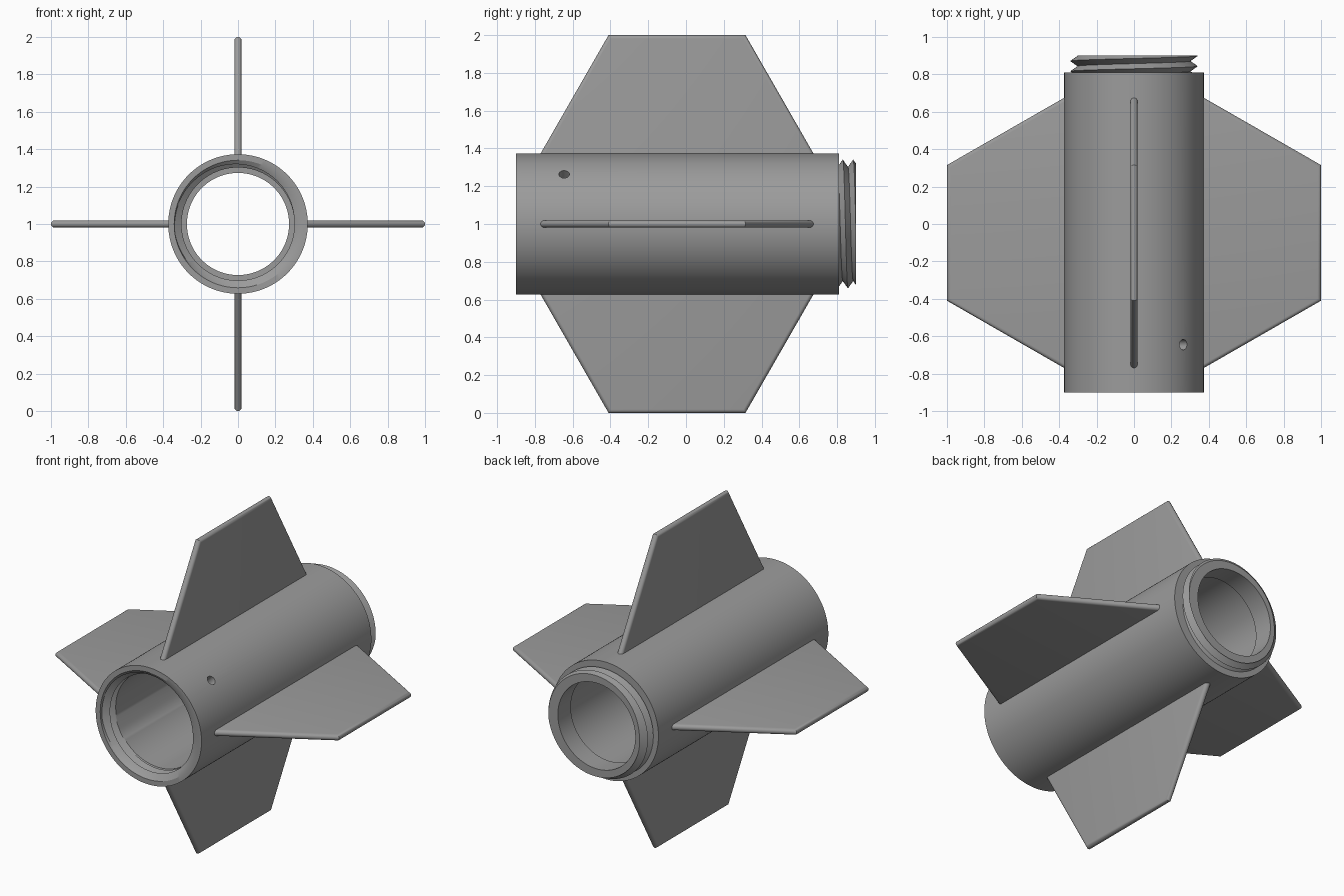
import bpy, bmesh, math
from mathutils import Vector, Matrix

if "Cube" in bpy.data.objects:
    bpy.data.objects.remove(bpy.data.objects["Cube"])

AXIS_Z = 1.0          # height of the tube axis
SEG = 128             # sides around the tube
PITCH = 0.055         # thread pitch
R_OUT, R_MAJOR, R_MINOR, R_NECK = 0.373, 0.341, 0.302, 0.273

grey = bpy.data.materials.new("grey")
grey.diffuse_color = (0.33, 0.33, 0.33, 1.0)
grey.use_nodes = True
grey.node_tree.nodes["Principled BSDF"].inputs["Base Color"].default_value = grey.diffuse_color


def finish(name, bm, angle=30):
    bmesh.ops.recalc_face_normals(bm, faces=bm.faces)
    mesh = bpy.data.meshes.new(name)
    bm.to_mesh(mesh)
    bm.free()
    mesh.materials.append(grey)
    obj = bpy.data.objects.new(name, mesh)
    bpy.context.collection.objects.link(obj)
    return obj


def smooth(obj, angle=30):
    bpy.ops.object.select_all(action='DESELECT')
    obj.select_set(True)
    bpy.context.view_layer.objects.active = obj
    bpy.ops.object.shade_smooth_by_angle(angle=math.radians(angle))


def thread_rows(t, y0, y1, crest):
    """Helical V thread between y0 and y1, as (y, radius) at turn fraction t."""
    rows = []
    for k in range(-6, 8):
        y = min(max(crest + PITCH * (k / 2 + t), y0), y1)
        phase = ((y - crest) / PITCH - t) % 1.0
        wave = abs(2 * phase - 1)            # 1 on the crest, 0 in the groove
        rows.append((y, R_MINOR + (R_MAJOR - R_MINOR) * wave))
    return rows


def section(t):
    """Closed wall section of the tube at turn fraction t."""
    return ([(-0.9, R_OUT), (0.81, R_OUT)]
            + thread_rows(t, 0.81, 0.9, 0.83)            # male thread on the neck
            + [(0.9, R_NECK), (0.77, R_NECK), (0.77, R_MINOR), (-0.80, R_MINOR)]
            + thread_rows(t, -0.885, -0.805, -0.87)[::-1]  # female thread in the mouth
            + [(-0.9, R_MAJOR)])


# Tube: wall section swept around the y axis
bm = bmesh.new()
columns = []
for i in range(SEG + 1):
    t = i / SEG
    a = 2 * math.pi * t
    columns.append([bm.verts.new((r * math.sin(a), y, AXIS_Z + r * math.cos(a)))
                    for y, r in section(t)])
n = len(columns[0])
for c0, c1 in zip(columns, columns[1:]):
    for j in range(n):
        k = (j + 1) % n
        bm.faces.new((c0[j], c0[k], c1[k], c1[j]))
bmesh.ops.remove_doubles(bm, verts=bm.verts, dist=1e-5)
tube = finish("threaded_tube", bm)

# Small radial pin hole through the upper right wall
bm = bmesh.new()
direction = Vector((1, 0, 1)).normalized()
turn = direction.to_track_quat('Z', 'Y').to_matrix().to_4x4()
place = Matrix.Translation(Vector((0, -0.645, AXIS_Z)) + direction * 0.34) @ turn
bmesh.ops.create_cone(bm, cap_ends=True, segments=24, radius1=0.028,
                      radius2=0.028, depth=0.2, matrix=place)
cutter = finish("pin_hole_cutter", bm)
cutter.hide_render = True
cut = tube.modifiers.new("pin_hole", 'BOOLEAN')
cut.operation = 'DIFFERENCE'
cut.solver = 'EXACT'
cut.object = cutter
bpy.context.view_layer.objects.active = tube
bpy.ops.object.modifier_apply(modifier=cut.name)
bpy.data.objects.remove(cutter)
smooth(tube)


def fin(name, angle):
    """Trapezoid fin with fully rounded free edges, turned about the tube axis."""
    half, root, tip = 0.019, 0.35, 1.0
    front, back = -0.41, 0.315
    slope = 0.36 / 0.627
    widen = math.sqrt(1 + slope * slope)
    rot = Matrix.Translation((0, 0, AXIS_Z)) @ Matrix.Rotation(angle, 4, 'Y')
    bm = bmesh.new()
    loops = []
    steps = 10
    for i in range(steps + 1):
        b = -math.pi / 2 + math.pi * i / steps
        h, d = half * math.sin(b), half * (1 - math.cos(b))
        edge = lambda r: ((tip - r) * slope) - d * widen
        outline = [(root, front - edge(root)), (tip - d, front - edge(tip - d)),
                   (tip - d, back + edge(tip - d)), (root, back + edge(root))]
        loops.append([bm.verts.new(rot @ Vector((h, y, r))) for r, y in outline])
    for l0, l1 in zip(loops, loops[1:]):
        for j in range(4):
            k = (j + 1) % 4
            bm.faces.new((l0[j], l0[k], l1[k], l1[j]))
    bm.faces.new(loops[0])
    bm.faces.new(loops[-1])
    smooth(finish(name, bm))


# Four fins, a quarter turn apart
for i, side in enumerate(("top", "right", "bottom", "left")):
    fin(side + "_fin", i * math.pi / 2)
